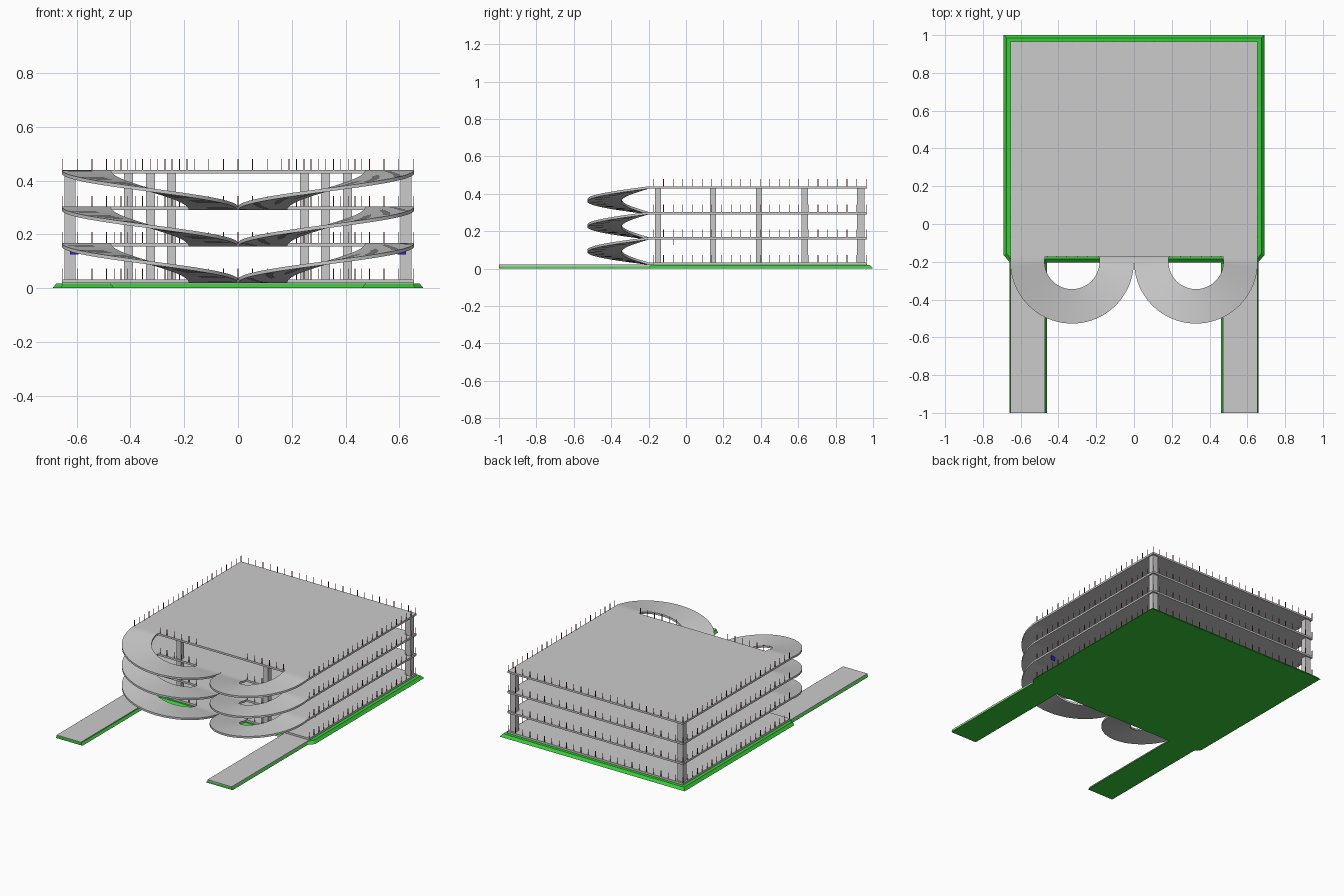
import bpy, math

if "Cube" in bpy.data.objects:
    bpy.data.objects.remove(bpy.data.objects["Cube"])

LEVELS = [0.033, 0.168, 0.303, 0.44]   # top of each deck
THICK = 0.013
X0, Y0, Y1 = 0.655, -0.175, 0.967      # deck half width, front, back


def material(name, col):
    m = bpy.data.materials.new(name)
    m.diffuse_color = (*col, 1)
    m.use_nodes = True
    m.node_tree.nodes["Principled BSDF"].inputs["Base Color"].default_value = m.diffuse_color
    return m


GRASS = material("grass_green", (0.04, 0.6, 0.04))
RED = material("post_red", (0.25, 0.04, 0.03))
BLUE = material("sign_blue", (0.02, 0.02, 0.6))


def make(name, verts, faces, mat=None):
    me = bpy.data.meshes.new(name)
    me.from_pydata(verts, [], faces)
    me.update()
    ob = bpy.data.objects.new(name, me)
    bpy.context.collection.objects.link(ob)
    if mat:
        me.materials.append(mat)
    return ob


BOX_FACES = [(0, 3, 2, 1), (4, 5, 6, 7), (0, 1, 5, 4),
             (1, 2, 6, 5), (2, 3, 7, 6), (3, 0, 4, 7)]


def boxes(name, items, mat=None):
    """One object from (x0, x1, y0, y1, z0, z1) boxes."""
    verts, faces = [], []
    for a, b, c, d, e, f in items:
        n = len(verts)
        verts += [(x, y, z) for z in (e, f) for x, y in ((a, c), (b, c), (b, d), (a, d))]
        faces += [tuple(n + i for i in q) for q in BOX_FACES]
    return make(name, verts, faces, mat)


def post(x, y, w, z0, z1):
    return (x - w / 2, x + w / 2, y - w / 2, y + w / 2, z0, z1)


# grass base with sloped edges, including the driveway verges
def outline(half, z):
    return [(x, y, z) for x, y in half] + [(-x, y, z) for x, y in reversed(half)]


low = [(.46, -.205), (.46, -1), (.66, -1), (.66, -.2), (.69, -.165), (.69, 1)]
top = [(.475, -.185), (.475, -1), (.65, -1), (.65, -.19), (.675, -.155), (.675, .985)]
v = outline(low, 0) + outline(top, 0.018)
n = len(low) * 2
sides = [(i, (i + 1) % n, (i + 1) % n + n, i + n) for i in range(n)]
make("grass_base", v, [tuple(reversed(range(n))), tuple(range(n, 2 * n))] + sides, GRASS)

# driveways
for s, side in ((-1, "left"), (1, "right")):
    xs = sorted((s * .472, s * .653))
    boxes(f"driveway_{side}", [(*xs, -1, Y0, 0.012, 0.021)])

# parking decks
for i, z in enumerate(LEVELS):
    boxes(f"deck_{i}", [(-X0, X0, Y0, Y1, z - THICK, z)])

# curved ramps: short flat lead-in, half turn, short flat lead-out
STEPS = 40
CX, CY, R_OUT, R_IN = 0.328, -0.2, 0.327, 0.145


def ramp(name, s, z_low, z_high):
    stations = [((CX + R_IN, Y0), (X0, Y0), z_high)]
    for k in range(STEPS + 1):
        a = math.pi * k / STEPS
        z = z_high + (z_low - z_high) * k / STEPS
        stations.append(tuple((CX + r * math.cos(a), CY - r * math.sin(a))
                              for r in (R_IN, R_OUT)) + (z,))
    stations.append(((CX - R_IN, Y0), (CX - R_OUT, Y0), z_low))
    verts, faces = [], []
    for p, q, z in stations:
        verts += [(s * p[0], p[1], z), (s * q[0], q[1], z),
                  (s * q[0], q[1], z - THICK), (s * p[0], p[1], z - THICK)]
    last = len(stations) - 1
    for k in range(last):
        for j in range(4):
            a, b = 4 * k + j, 4 * k + (j + 1) % 4
            faces.append((a, a + 4, b + 4, b))
    faces += [(0, 1, 2, 3), tuple(4 * last + j for j in (3, 2, 1, 0))]
    if s > 0:
        faces = [tuple(reversed(f)) for f in faces]
    faces = [tuple(reversed(f)) for f in faces]
    ob = make(name, verts, faces)
    bpy.context.view_layer.objects.active = ob
    ob.select_set(True)
    bpy.ops.object.shade_smooth_by_angle()
    ob.select_set(False)


for i in range(3):
    for s, side in ((-1, "left"), (1, "right")):
        ramp(f"ramp_{side}_{i}", s, LEVELS[i], LEVELS[i + 1])

# columns: back corners, front between ramps, interior grid
cols = []
for i in range(3):
    z0, z1 = LEVELS[i], LEVELS[i + 1] - THICK
    for s in (-1, 1):
        cols.append(post(s * .625, .935, .04, z0, z1))
        cols.append(post(s * .325, -.15, .034, z0, z1))
        for x in (.247, .407):
            for y in (.145, .39, .635):
                cols.append(post(s * x, y, .033, z0, z1))
boxes("columns", cols)

# thin railing posts around every deck
rails = []
W, H, E = 0.003, 0.04, 0.003
for z in LEVELS:
    for k in range(23):
        y = Y0 + E + (Y1 - Y0 - 2 * E) * k / 22
        for s in (-1, 1):
            rails.append(post(s * (X0 - E), y, W, z, z + H))
    for k in range(1, 24):
        x = -X0 + E + 2 * (X0 - E) * k / 24
        rails.append(post(x, Y1 - E, W, z, z + H))
    for s in (-1, 1):
        for x in (.19, .245, .30, .355, .41, .46):
            rails.append(post(s * x, Y0 + E, W, z, z + H))
boxes("railing_posts", rails, RED)

# hanging entrance signs
for s, side in ((-1, "left"), (1, "right")):
    xs = sorted((s * .594, s * .624))
    boxes(f"sign_{side}", [(*xs, -.067, -.063, .125, LEVELS[1] - THICK)], BLUE)
